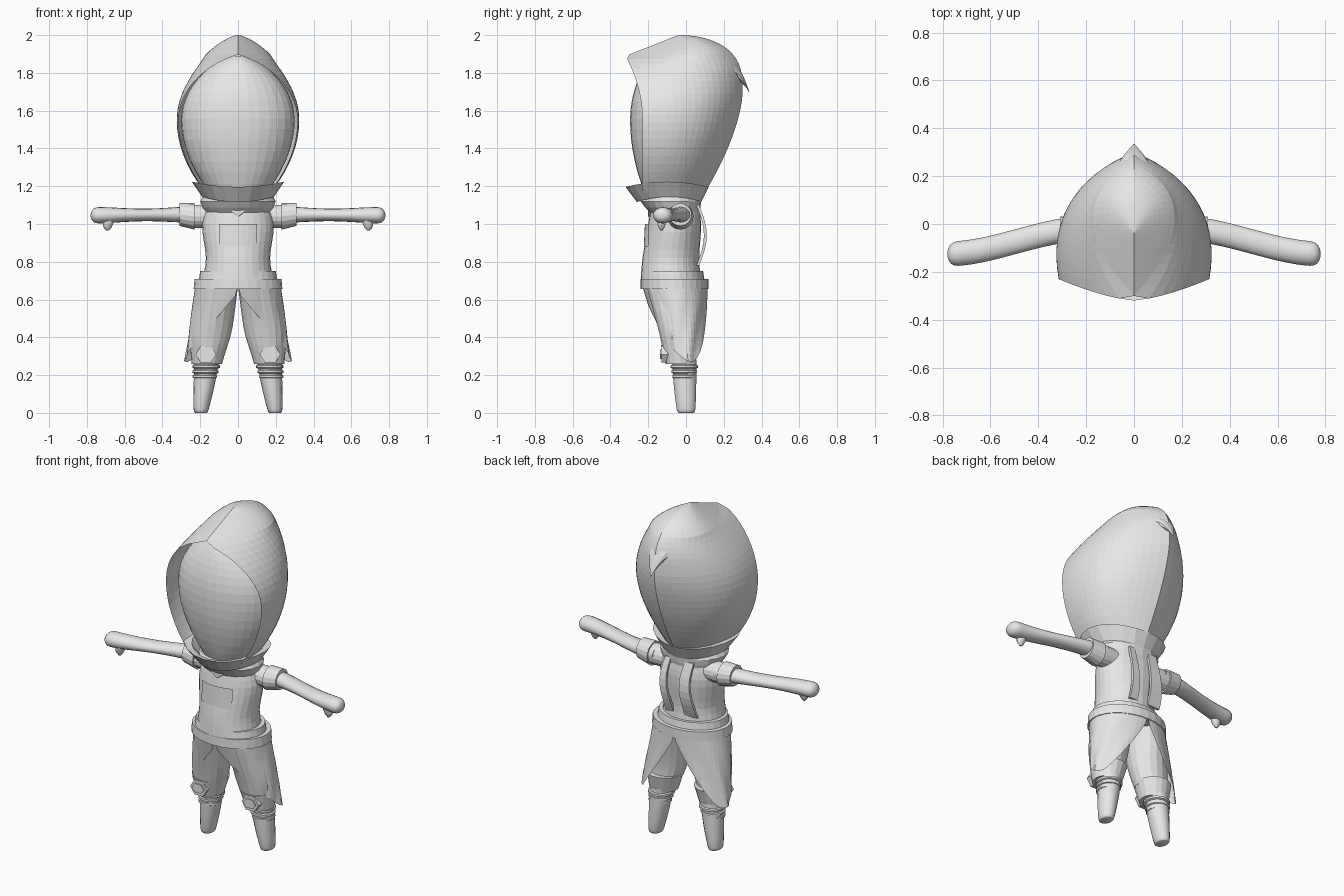
import bpy, bmesh
from math import sin, cos, pi, radians

default_cube = bpy.data.objects.get("Cube")
if default_cube:
    bpy.data.objects.remove(default_cube, do_unlink=True)

grey = (.8, .8, .8, 1)
clay = bpy.data.materials.new("plain_grey")
clay.use_nodes = True
clay.diffuse_color = grey
clay.node_tree.nodes["Principled BSDF"].inputs["Base Color"].default_value = grey


def catmull_rom(before, start, end, after, t):
    """Value between start and end on a smooth curve through four values."""
    slope_in = (end - before) / 2
    slope_out = (after - start) / 2
    ease = t * t * (3 - 2 * t)
    return (start + (end - start) * ease
            + slope_in * t * (1 - t) ** 2 - slope_out * t * t * (1 - t))


def refine(rings, steps):
    """Insert smoothly interpolated rings between the given ones."""
    result = []
    last = len(rings) - 1
    for i in range(last):
        window = (rings[max(i - 1, 0)], rings[i], rings[i + 1], rings[min(i + 2, last)])
        for step in range(steps):
            result.append([catmull_rom(*values, step / steps) for values in zip(*window)])
    return result + [rings[last]]


def skin(name, rows, closed=False, caps=False, mirror=False, smooth=False):
    """Bridge rows of points into one surface, optionally mirrored in x."""
    bm = bmesh.new()
    grid = [[bm.verts.new(point) for point in row] for row in rows]
    count = len(grid[0])
    for lower, upper in zip(grid, grid[1:]):
        for j in range(count if closed else count - 1):
            k = (j + 1) % count
            bm.faces.new((lower[j], lower[k], upper[k], upper[j]))
    if caps:
        bm.faces.new(grid[0])
        bm.faces.new(grid[-1])
    bmesh.ops.remove_doubles(bm, verts=bm.verts, dist=.0005)
    bmesh.ops.recalc_face_normals(bm, faces=bm.faces)
    mesh = bpy.data.meshes.new(name)
    bm.to_mesh(mesh)
    bm.free()
    mesh.materials.append(clay)
    part = bpy.data.objects.new(name, mesh)
    bpy.context.collection.objects.link(part)
    if mirror:
        part.modifiers.new("mirror", 'MIRROR')
    if smooth:
        bpy.ops.object.select_all(action='DESELECT')
        part.select_set(True)
        bpy.context.view_layer.objects.active = part
        bpy.ops.object.shade_smooth_by_angle(angle=radians(40))


def loft(name, rings, sides=24, axis='z', steps=1, wave=0, caps=True, **options):
    """Rings are (x, y, z, radius, other radius), lying across the axis."""
    rows = []
    for x, y, z, radius, other in refine(rings, steps):
        row = []
        for j in range(sides):
            angle = 2 * pi * j / sides
            a, b = radius * cos(angle), other * sin(angle)
            if axis == 'z':
                row.append((x + a, y + b, z + wave * cos(2 * angle)))
            elif axis == 'x':
                row.append((x, y + a, z + b))
            else:
                row.append((x + a, y, z + b))
        rows.append(row)
    skin(name, rows, closed=True, caps=caps, **options)


WIDEST, RIM_TOP, CROWN = 1.55, 1.89, 2


def egg(z, top, width):
    """Half width of the egg outline shared by hood, opening and head."""
    if z < WIDEST:
        return width - ((WIDEST - z)) ** 2
    return width * max(0, 1 - ((z - WIDEST) / (top - WIDEST)) ** 2) ** .68


def hood_back(z):
    """Depth of the hood behind the centre."""
    bulge = 1.7
    if z < bulge:
        return .3 - .18 * ((bulge - z) * 2) ** 1.6
    return .33 * max(0, 1 - ((z - bulge) / .3) ** 3) ** .5 - .03


def hood_front(z):
    """Rim sweeps forward to a peak, then the crown slopes back."""
    if z > RIM_TOP:
        return -.32 + .28 * (z - RIM_TOP) / (CROWN - RIM_TOP)
    lift = max(0, z - WIDEST) / (RIM_TOP - WIDEST)
    return -.23 - .09 * lift ** 2


# Hood: each row bends from the front rim round the side to the back
hood = []
for i in range(29):
    z = 1.18 + (CROWN - 1.18) * sin(pi / 2 * i / 28)
    width, back, front = egg(z, CROWN, .32), hood_back(z), hood_front(z)
    rim = min(egg(z, RIM_TOP, .315), width)
    openness = rim / max(width, .001)
    side = width * (1.33 - .22 * openness)
    rear = width * (1.3 - .46 * openness)
    row = []
    for j in range(17):
        t = j / 16
        s = 1 - t
        x = rim * s ** 3 + 3 * s * t * (side * s + rear * t)
        y = front + (back - front) * (1.35 * s * s * t + 2.46 * s * t * t + t ** 3)
        row.append((x, y, z))
    hood.append(row)
skin("hood", hood, mirror=True)

# Drooping point at the back of the hood
loft("hood_tip", [(0, .22, 1.83, .09, .07), (0, .29, 1.78, .04, .03),
                  (0, .335, 1.7, .002, .002)], sides=12, axis='y', steps=6)

# Head filling the hood opening
head = []
for i in range(20):
    z = 1.15 + .74 * sin(pi / 2 * i / 19)
    width = egg(z, 1.9, .3)
    head.append((0, -.09, z, width, .05 + .52 * width))
loft("head", head, sides=32)

# Flared collar with a folded inner edge, over a neck wrap
loft("collar", [(0, -.09, 1.13, .19, .17), (0, -.1, 1.21, .245, .22),
                (0, -.1, 1.2, .2, .18), (0, -.09, 1.13, .15, .14)],
     sides=20, wave=.014, caps=False)
loft("neck_wrap", [(0, -.06, 1.06, .17, .13), (0, -.08, 1.12, .2, .16),
                   (0, -.08, 1.16, .17, .14)], sides=20, steps=2)

# Torso, nipped at the waist
loft("torso", [(0, -.08, .7, .19, .16), (0, -.08, .82, .17, .15),
               (0, -.06, 1, .19, .14), (0, -.06, 1.12, .15, .12)], sides=28, steps=4)

# Thin pocket panel following the chest
pocket = []
for i in range(7):
    z = .88 + .02 * i
    row = []
    for j in range(9):
        angle = radians(32) * (j / 4 - 1)
        row.append((.19 * sin(angle), -.07 - (.15 + (.95 - z) / 20) * cos(angle), z))
    pocket.append(row)
skin("chest_pocket", pocket)

# Pointed clasp at the neckline
loft("neck_clasp", [(0, -.17, 1.07, .04, .04), (0, -.2, 1.07, .04, .03)],
     sides=4, axis='y')

# Scarf tails hanging down the back
for name, x, width in (("right", -.07, .035), ("left", .07, .022)):
    tail = []
    for i in range(9):
        t = i / 8
        sway = x + .01 * sin(5 * t)
        half = width * (.8 + .4 * t)
        outer = .07 + .04 * sin(pi * t)
        inner = outer - .015
        z = 1.1 - .32 * t
        tail.append([(sway - half, outer, z), (sway + half, outer, z),
                     (sway + half, inner, z), (sway - half, inner, z)])
    skin("scarf_tail_" + name, tail, closed=True, caps=True)

# Short sleeve with a wider cuff
loft("sleeve", [(.13, -.03, 1.04, .06, .06), (.24, -.03, 1.04, .06, .06)],
     sides=16, axis='x', mirror=True)
loft("sleeve_cuff", [(.23, -.03, 1.04, .07, .07), (.31, -.03, 1.05, .06, .06)],
     sides=16, axis='x', mirror=True)

# Arm curves forward, thins to the wrist and ends in a rounded mitten
arm = []
for i in range(21):
    t = sin(pi / 2 * i / 20)
    reach = t * t * (3 - 2 * t)
    tip = max(0, t - .88) / .12
    radius = .052 * (1 - .98 * tip ** 4) ** .5
    slim = 1 - .25 * sin(pi * t) ** 2
    arm.append((.2 + .58 * t, -.02 - .105 * reach, 1.05 - .004 * t, radius, .85 * radius * slim))
loft("arm", arm, sides=16, axis='x', mirror=True, smooth=True)
loft("thumb", [(.68, -.13, 1.04, .03, .03), (.69, -.13, .99, .025, .02),
               (.69, -.13, .965, .006, .006)], sides=10, steps=3, mirror=True, smooth=True)

# Sash and belt
loft("sash", [(0, -.07, .69, .21, .17), (0, -.07, .75, .2, .16)], sides=28)
loft("belt", [(0, -.06, .655, .235, .18), (0, -.06, .71, .23, .18)], sides=28)

# Trouser legs
loft("trouser_leg", [(.105, -.06, .67, .105, .15), (.14, -.05, .45, .11, .1),
                     (.155, -.04, .34, .095, .085)], sides=18, steps=5, mirror=True)

# Draped overskirt, split front and back, with a hem lowest at the outer side
skirt = []
for i in range(25):
    degrees = 7.5 * i - 90
    angle = radians(degrees)
    rise = (degrees - 20) / (110 if degrees < 20 else 70)
    hem = .27 + .35 * rise ** 2
    column = []
    for j in range(11):
        z = .68 + (hem - .68) * j / 10
        drop = (.68 - z) / .43
        fold = .006 * drop * sin(9 * angle + 7 * drop)
        column.append(((.225 - .04 * drop + fold) * cos(angle) + .1 * drop,
                       .06 * drop - .06 + (.175 - .075 * drop + fold) * sin(angle), z))
    skirt.append(column)
skin("overskirt", skirt, mirror=True)

# Knee band with a stepped hexagonal guard
loft("knee_band", [(.165, -.03, .26, .08, .08), (.155, -.03, .36, .1, .105)],
     sides=18, mirror=True)
loft("knee_guard", [(.17, -.08, .31, .055, .05), (.17, -.13, .31, .055, .05)],
     sides=6, axis='y', mirror=True)
loft("knee_boss", [(.17, -.12, .31, .04, .03), (.17, -.137, .31, .04, .03)],
     sides=6, axis='y', mirror=True)

# Shin wraps, shrinking down the leg
for i, label in enumerate(("upper", "middle", "lower")):
    x, z, radius = .168 + .004 * i, .245 - .026 * i, .078 - .005 * i
    loft(label + "_shin_wrap",
         [(x, -.01, z + .01 * side, radius - .012 * side ** 2, radius - .012 * side ** 2)
          for side in (-1, -.6, .6, 1)], sides=18, mirror=True)

# Tapering boot with a rounded sole
loft("boot", [(.165, -.01, .28, .066, .066), (.18, -.005, .14, .055, .06),
              (.195, 0, .02, .04, .05), (.195, 0, 0, .03, .04)],
     sides=18, steps=3, mirror=True, smooth=True)
